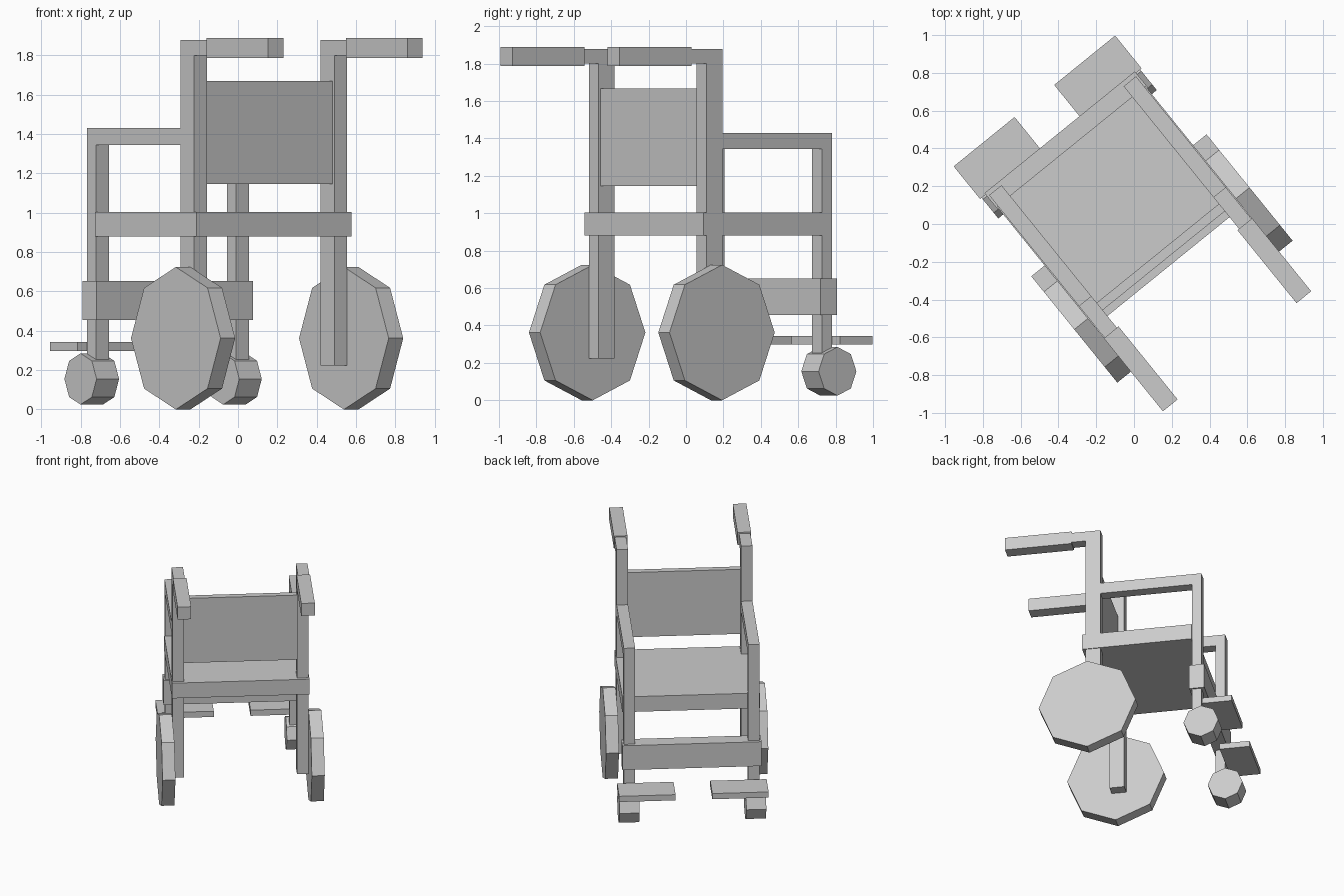
import bpy, math
from mathutils import Matrix

if "Cube" in bpy.data.objects:
    bpy.data.objects.remove(bpy.data.objects["Cube"])

TURN = Matrix.Rotation(math.radians(39), 4, 'Z')  # whole chair is turned on the floor


def box(name, x, y, z):
    """Box from (min, max) ranges, in chair space: +y is the chair's front."""
    bpy.ops.mesh.primitive_cube_add(size=1)
    o = bpy.context.object
    o.name = name
    size = Matrix.Diagonal((x[1] - x[0], y[1] - y[0], z[1] - z[0], 1))
    mid = Matrix.Translation([(r[0] + r[1]) / 2 for r in (x, y, z)])
    o.data.transform(mid @ size)
    o.matrix_world = TURN
    return o


def wheel(name, x, y, z, radius):
    """Eight-sided wheel on a sideways axle, one corner pointing up."""
    bpy.ops.mesh.primitive_cylinder_add(vertices=8, radius=radius, depth=x[1] - x[0])
    o = bpy.context.object
    o.name = name
    o.data.transform(Matrix.Translation(((x[0] + x[1]) / 2, y, z))
                     @ Matrix.Rotation(math.pi / 2, 4, 'Y'))
    o.matrix_world = TURN
    return o


# Seat, backrest and front crossbar
box("seat", (-.506, .506), (-.29, .53), (.88, 1.003))
box("backrest", (-.42, .42), (-.25, -.20), (1.145, 1.668))
box("front_crossbar", (-.512, .512), (.512, .625), (.455, .652))

# Paired parts, left and right
for side, s in (("left", -1), ("right", 1)):
    def span(a, b):
        return tuple(sorted((s * a, s * b)))

    tube = span(.416, .5)
    # Frame
    box(side + "_back_post", tube, (-.264, -.154), (.224, 1.878))
    box(side + "_handle_bar", tube, (-.38, -.26), (1.8, 1.878))
    box(side + "_hand_grip", span(.405, .505), (-.867, -.37), (1.787, 1.888))
    box(side + "_front_post", tube, (.53, .601), (.254, 1.40))
    box(side + "_armrest", tube, (-.16, .601), (1.343, 1.43))
    # Footrest
    box(side + "_footrest", span(.135, .55), (.615, .838), (.297, .343))
    # Wheels
    wheel(side + "_rear_wheel", span(.502, .597), -.235, .362, .362)
    wheel(side + "_caster_wheel", span(.393, .54), .605, .155, .13)
